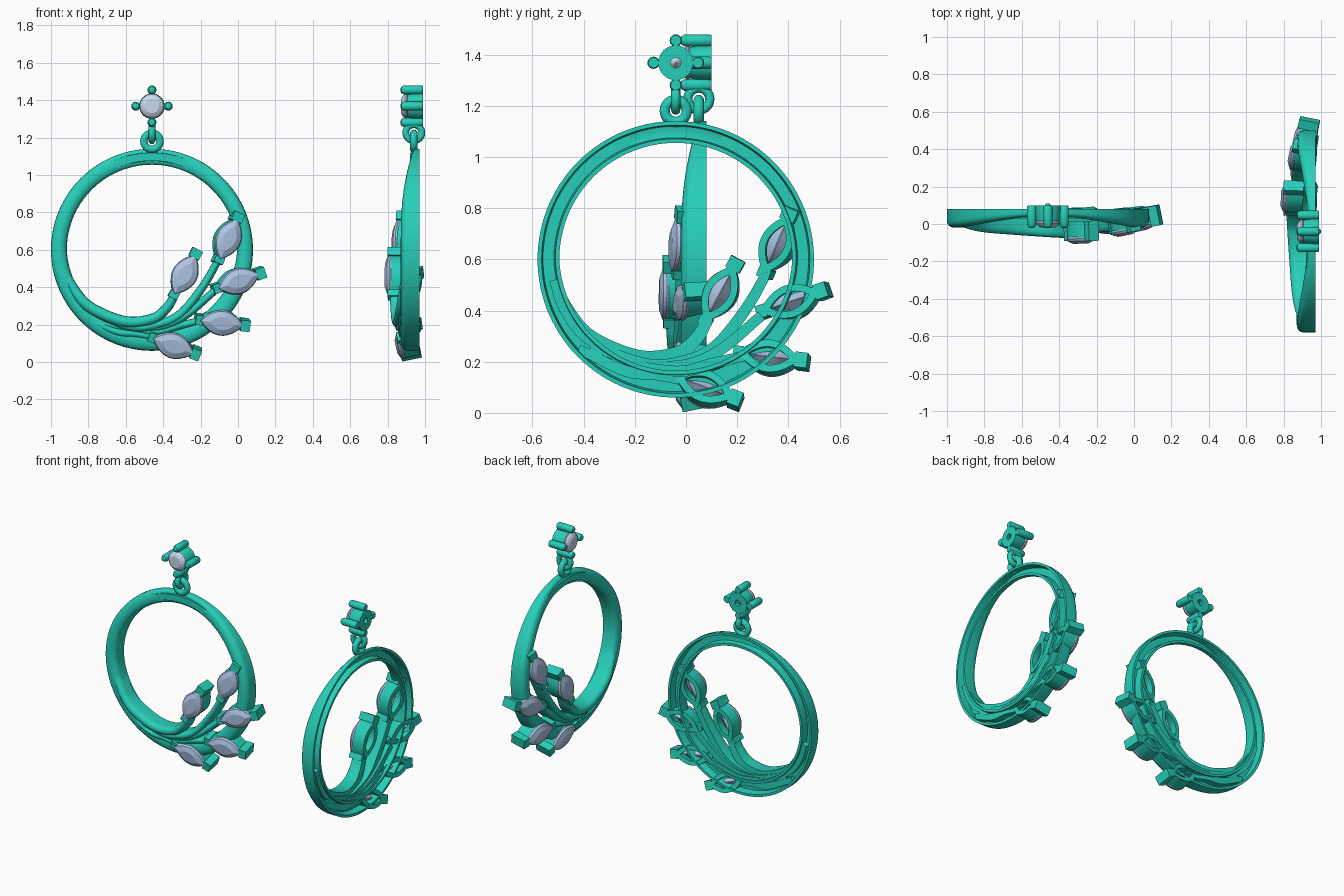
import bpy, bmesh, math
from mathutils import Vector

if "Cube" in bpy.data.objects:
    bpy.data.objects.remove(bpy.data.objects["Cube"])

def mat(name, c):
    m = bpy.data.materials.new(name)
    m.diffuse_color = (*c, 1)
    m.use_nodes = True
    m.node_tree.nodes["Principled BSDF"].inputs["Base Color"].default_value = m.diffuse_color
    return m

METAL = mat("metal", (0.02, 0.62, 0.48))
BLUE = mat("leaf_stone", (0.42, 0.56, 0.78))
PALE = mat("stud_stone", (0.58, 0.70, 0.86))

# Each earring is designed in (u across, y depth, v up); the second is a mirrored twin turned sideways
PLACES = {"front": lambda p: (p[0] - 0.46, p[1], p[2]),
          "side": lambda p: (p[1] + 0.89, p[0] - 0.04, p[2])}

def loft(name, loops, cyclic=False, material=METAL, smooth=True):
    """Skin a list of equal closed loops; cap the ends unless cyclic. Makes one copy per earring."""
    for tag, place in PLACES.items():
        bm = bmesh.new()
        vs = [[bm.verts.new(place(p)) for p in lp] for lp in loops]
        n = len(vs[0])
        for i in range(len(vs) if cyclic else len(vs) - 1):
            a, b = vs[i], vs[(i + 1) % len(vs)]
            for j in range(n):
                k = (j + 1) % n
                bm.faces.new((a[j], a[k], b[k], b[j]))
        if not cyclic:
            bm.faces.new(vs[0])
            bm.faces.new(vs[-1])
        bmesh.ops.recalc_face_normals(bm, faces=bm.faces)
        me = bpy.data.meshes.new(tag + "_" + name)
        bm.to_mesh(me)
        bm.free()
        me.materials.append(material)
        if smooth:
            me.shade_smooth()
            me.set_sharp_from_angle(angle=math.radians(35))
        bpy.context.collection.objects.link(bpy.data.objects.new(tag + "_" + name, me))

def section(c, nrm, w, yf, yb, groove):
    """Domed band cross-section; c and nrm are (u, v), optional channel in the back."""
    pts = []
    h = min(0.04, (yb - yf) * 0.5)
    prof = [(-w, yb)]
    for i in range(11):
        a = math.pi * i / 10
        prof.append((-w * math.cos(a), yf + h * (1 - math.sin(a) ** 0.8)))
    prof.append((w, yb))
    if groove:
        g = w - 0.016
        prof += [(g, yb), (g * 0.8, yb - 0.05), (-g * 0.8, yb - 0.05), (-g, yb)]
    for s, y in prof:
        pts.append((c[0] + nrm[0] * s, y, c[1] + nrm[1] * s))
    return pts

# Main hoop, thinner in depth at the top
loops = []
N = 120
for i in range(N):
    t = 2 * math.pi * i / N
    s = math.sin(t)
    ri = 0.455 - 0.02 * max(0, -s)
    rc, w = (0.54 + ri) / 2, (0.54 - ri) / 2
    d = (math.cos(t), s)
    loops.append(section((rc * d[0], 0.6 + rc * d[1]), d, w,
                         -0.02 + 0.06 * max(0, s) ** 3, 0.08, True))
loft("hoop", loops, cyclic=True)

# Stems sweeping from the hoop to the leaves: (u, v, front y, back y, half width)
def stem(name, pts, steps=10):
    P = [Vector(p) for p in pts]
    P = [2 * P[0] - P[1]] + P + [2 * P[-1] - P[-2]]
    path = []
    for i in range(1, len(P) - 2):
        for k in range(steps + (i == len(P) - 3)):
            t = k / steps
            a, b, c, d = P[i - 1:i + 3]
            path.append(0.5 * (2 * b + (c - a) * t + (2 * a - 5 * b + 4 * c - d) * t * t
                               + (3 * b - a - 3 * c + d) * t ** 3))
    out = []
    for i, p in enumerate(path):
        q = path[min(i + 1, len(path) - 1)] - path[max(i - 1, 0)]
        l = math.hypot(q[0], q[1])
        out.append(section(p, (q[1] / l, -q[0] / l), p[4], p[2], p[3], False))
    loft(name, out)

stem("inner_stem", [(-.475, .52, 0, .07, .02), (-.43, .41, -.025, .065, .027), (-.335, .295, -.045, .06, .03),
                    (-.15, .217, -.06, .05, .03), (0, .23, -.07, .03, .028), (.08, .29, -.075, .015, .026),
                    (.125, .365, -.08, .005, .022)])
stem("upper_stem", [(-.33, .265, -.015, .06, .02), (-.12, .19, -.045, .06, .024), (.02, .198, -.05, .05, .024),
                    (.15, .255, -.05, .045, .024), (.27, .40, -.045, .04, .022), (.355, .545, -.04, .04, .02)])
stem("middle_stem", [(-.1, .18, -.03, .06, .02), (.05, .19, -.04, .06, .022), (.18, .25, -.04, .06, .022),
                     (.335, .38, -.025, .06, .02)])
stem("lower_stem", [(-.25, .20, -.02, .06, .02), (0, .162, -.03, .07, .022), (.14, .192, -.03, .07, .022),
                    (.265, .222, -.025, .06, .02)])
stem("bottom_stem", [(-.38, .25, -.01, .06, .018), (-.2, .165, -.03, .07, .022), (-.08, .15, -.03, .07, .022),
                     (.02, .13, -.025, .06, .02)])

# Marquise leaves: stone, open-backed setting, and a clasp block at each end
def leaf(name, u, v, y, angle, tu, tv):
    nrm = Vector((tu, -1, tv)).normalized()
    a = math.radians(angle)
    ax = Vector((math.cos(a), 0, math.sin(a)))
    ax = (ax - nrm * ax.dot(nrm)).normalized()
    side = nrm.cross(ax)
    o = Vector((u, y, v))
    at = lambda l, s, h: o + ax * l + side * s + nrm * h

    def outline(L, W, h, n=12):
        pts = []
        for i in range(2 * n):
            x = -1 + 2 * i / n if i < n else 1 - 2 * (i - n) / n
            pts.append(at(L * x, (W if i < n else -W) * (1 - x * x), h))
        return pts

    def block(part, c, l, w, lo, hi):
        loft(name + part, [[at(c + i * l / 2, j * w / 2, h) for i, j in
                            ((-1, -1), (1, -1), (1, 1), (-1, 1))] for h in (lo, hi)], smooth=False)

    loft(name + "_stone", [outline(.07, .035, .03), outline(.115, .064, .016), outline(.122, .07, .003),
                           outline(.12, .068, -.004), outline(.07, .002, -.07)], material=BLUE, smooth=False)
    loft(name + "_setting", [outline(.125, .064, -.09), outline(.123, .066, -.002), outline(.105, .055, -.006),
                             outline(.082, .036, -.06), outline(.082, .036, -.09)], cyclic=True)
    block("_tip_clasp", .128, .05, .06, -.09, .018)
    block("_base_clasp", -.122, .038, .052, -.085, .012)

leaf("inner_leaf", .175, .467, -.075, 62, .04, 0)
leaf("upper_leaf", .408, .658, -.032, 66, .2, 0)
leaf("outer_leaf", .462, .432, -.012, 18, .2, -.05)
leaf("lower_leaf", .373, .21, -.015, -8, .12, -.15)
leaf("bottom_leaf", .115, .088, -.015, -22, .03, -.2)

# Linked jump rings between hoop and stud
def jump_ring(name, v, R, r, facing_side):
    out = []
    for i in range(32):
        a = 2 * math.pi * i / 32
        lp = []
        for j in range(12):
            b = 2 * math.pi * j / 12
            q, h = R + r * math.cos(b), r * math.sin(b)
            p = (q * math.cos(a), h) if not facing_side else (h, q * math.cos(a))
            lp.append((p[0], .05 + p[1], v + q * math.sin(a)))
        out.append(lp)
    loft(name, out, cyclic=True)

jump_ring("lower_link", 1.18, .043, .020, False)
jump_ring("upper_link", 1.226, .043, .018, True)

# Stud: turned parts around the depth axis
def turned(name, u, v, prof, seg=32, **kw):
    loft(name, [[(u + r * math.cos(2 * math.pi * j / seg), y, v + r * math.sin(2 * math.pi * j / seg))
                 for j in range(seg)] for r, y in prof], **kw)

SV = 1.368
turned("stud_cup", 0, SV, [(.060, .012), (.066, .04), (.068, .10), (.02, .10), (.02, .07), (.055, .012)], cyclic=True)
turned("stud_stone", 0, SV, [(.038, -.018), (.056, -.008), (.066, .004), (.066, .01), (.003, .092)],
       seg=16, material=PALE, smooth=False)
for i, side in enumerate(("right", "top", "left", "bottom")):
    a = i * math.pi / 2
    turned("stud_prong_" + side, .087 * math.cos(a), SV + .087 * math.sin(a),
           [(.006, -.022), (.017, -.017), (.024, -.004), (.024, .093), (.02, .10)], seg=16)
